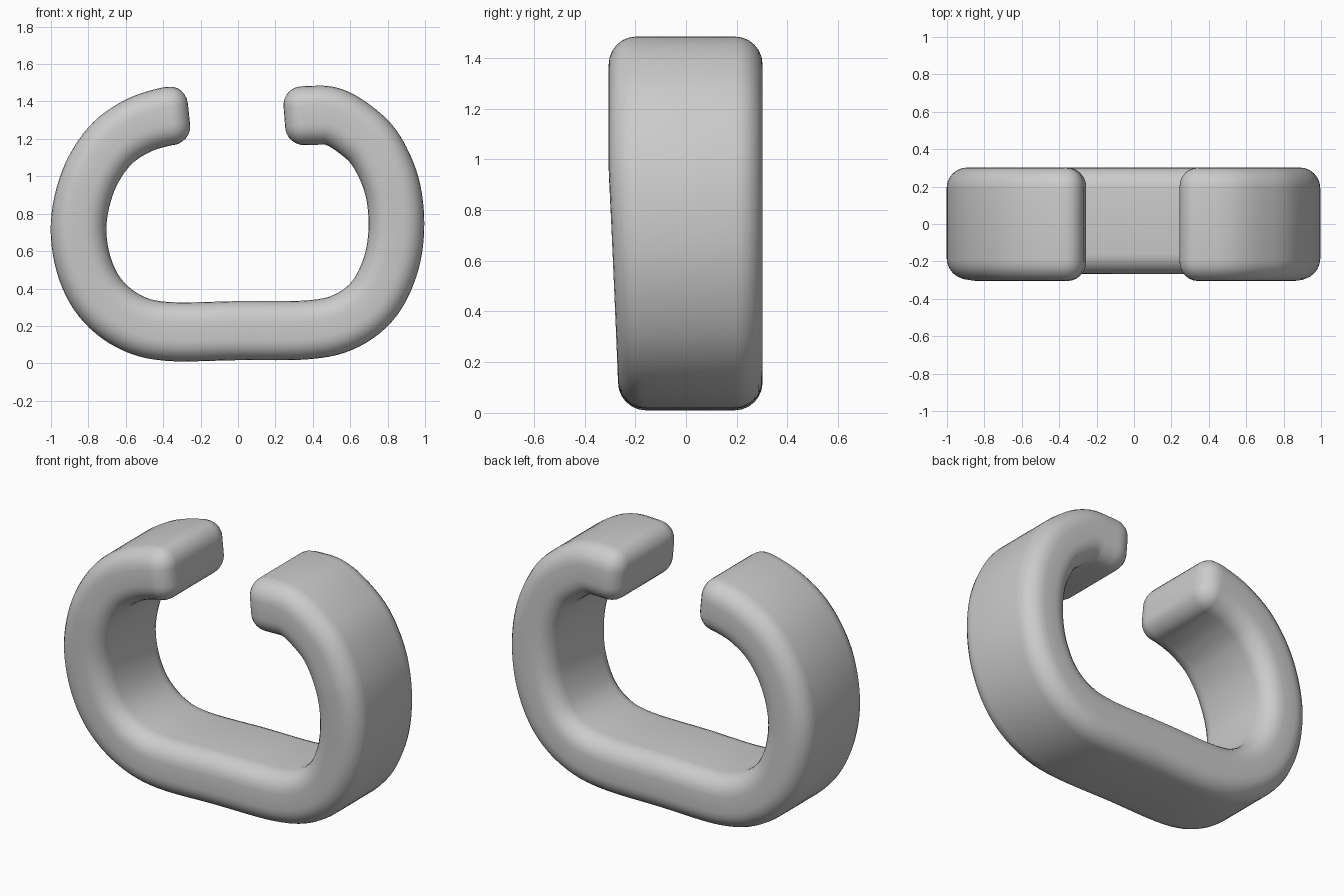
import bpy, bmesh, math
from mathutils import Vector

if "Cube" in bpy.data.objects:
    bpy.data.objects.remove(bpy.data.objects["Cube"])

# Centreline of the open ring in (x, z), from left tip round to right tip
PATH = [(-0.262, 1.335), (-0.40, 1.318), (-0.55, 1.265), (-0.69, 1.16), (-0.80, 0.98),
        (-0.852, 0.75), (-0.825, 0.53), (-0.735, 0.35), (-0.58, 0.225), (-0.38, 0.173),
        (0, 0.177), (0.38, 0.182), (0.58, 0.23), (0.73, 0.35), (0.82, 0.54),
        (0.847, 0.75), (0.82, 0.96), (0.735, 1.145), (0.63, 1.25), (0.51, 1.32),
        (0.39, 1.328), (0.248, 1.318)]
CORNER, CAP = 0.11, 0.10


def smooth_path(points, steps=6):
    """Catmull-Rom curve through the points."""
    p = [Vector(q) for q in points]
    p = [2 * p[0] - p[1]] + p + [2 * p[-1] - p[-2]]
    out = []
    for i in range(1, len(p) - 2):
        a, b, c, d = p[i - 1:i + 3]
        for s in range(steps):
            t = s / steps
            out.append(0.5 * (2 * b + (c - a) * t + (2 * a - 5 * b + 4 * c - d) * t * t
                              + (3 * b - a - 3 * c + d) * t ** 3))
    return out + [p[-2]]


def section(half_w, half_t, inset=0.0, n=6):
    """Rounded rectangle as (y, across) pairs."""
    r = max(CORNER - inset, 0.01)
    w, t = half_w - inset - r, half_t - inset - r
    out = []
    for k, (sy, st) in enumerate([(1, 1), (-1, 1), (-1, -1), (1, -1)]):
        for j in range(n + 1):
            a = math.pi / 2 * (k + j / n)
            out.append((sy * w + r * math.cos(a), st * t + r * math.sin(a)))
    return out


# Path frames and running length
centre = smooth_path(PATH)
frames = []
for i, c in enumerate(centre):
    d = (centre[min(i + 1, len(centre) - 1)] - centre[max(i - 1, 0)]).normalized()
    frames.append((c, d))
total = [0.0]
for a, b in zip(centre, centre[1:]):
    total.append(total[-1] + (b - a).length)


def at_length(s):
    for i in range(len(total) - 1):
        if s <= total[i + 1] or i == len(total) - 2:
            t = (s - total[i]) / (total[i + 1] - total[i])
            (c0, d0), (c1, d1) = frames[i], frames[i + 1]
            return c0.lerp(c1, t), d0.lerp(d1, t).normalized()


# Stations (length, inset): rounded start cap, body, rounded end cap
cap = []
for k in range(7):
    a = math.pi / 2 * k / 6
    cap.append((CAP * (1 - math.cos(a)), CAP * (1 - math.sin(a))))
stations = cap + [(s, 0.0) for s in total if CAP + 0.01 < s < total[-1] - CAP - 0.01]
stations += [(total[-1] - s, inset) for s, inset in reversed(cap)]

# Sweep the section along the path; the front edge draws in towards the base
bm = bmesh.new()
rings = []
for s, inset in stations:
    c, d = at_length(s)
    rise = min(1, max(0, (c.y - 0.17) / 0.8))
    front, back = -0.268 - 0.037 * rise, 0.302
    half_t = 0.158 - 0.009 * abs(d.y)
    mid = (front + back) / 2
    rings.append([bm.verts.new((c.x + d.y * t, mid + y, c.y - d.x * t))
                  for y, t in section((back - front) / 2, half_t, inset)])
for r0, r1 in zip(rings, rings[1:]):
    for i in range(len(r0)):
        j = (i + 1) % len(r0)
        bm.faces.new((r0[i], r0[j], r1[j], r1[i]))
bm.faces.new(rings[0])
bm.faces.new(rings[-1])
bmesh.ops.recalc_face_normals(bm, faces=bm.faces)
low = min(v.co.z for v in bm.verts)
bmesh.ops.translate(bm, verts=bm.verts, vec=(0, 0, 0.01 - low))
for f in bm.faces:
    f.smooth = True

mesh = bpy.data.meshes.new("open_ring_band")
bm.to_mesh(mesh)
bm.free()
band = bpy.data.objects.new("open_ring_band", mesh)
bpy.context.collection.objects.link(band)
